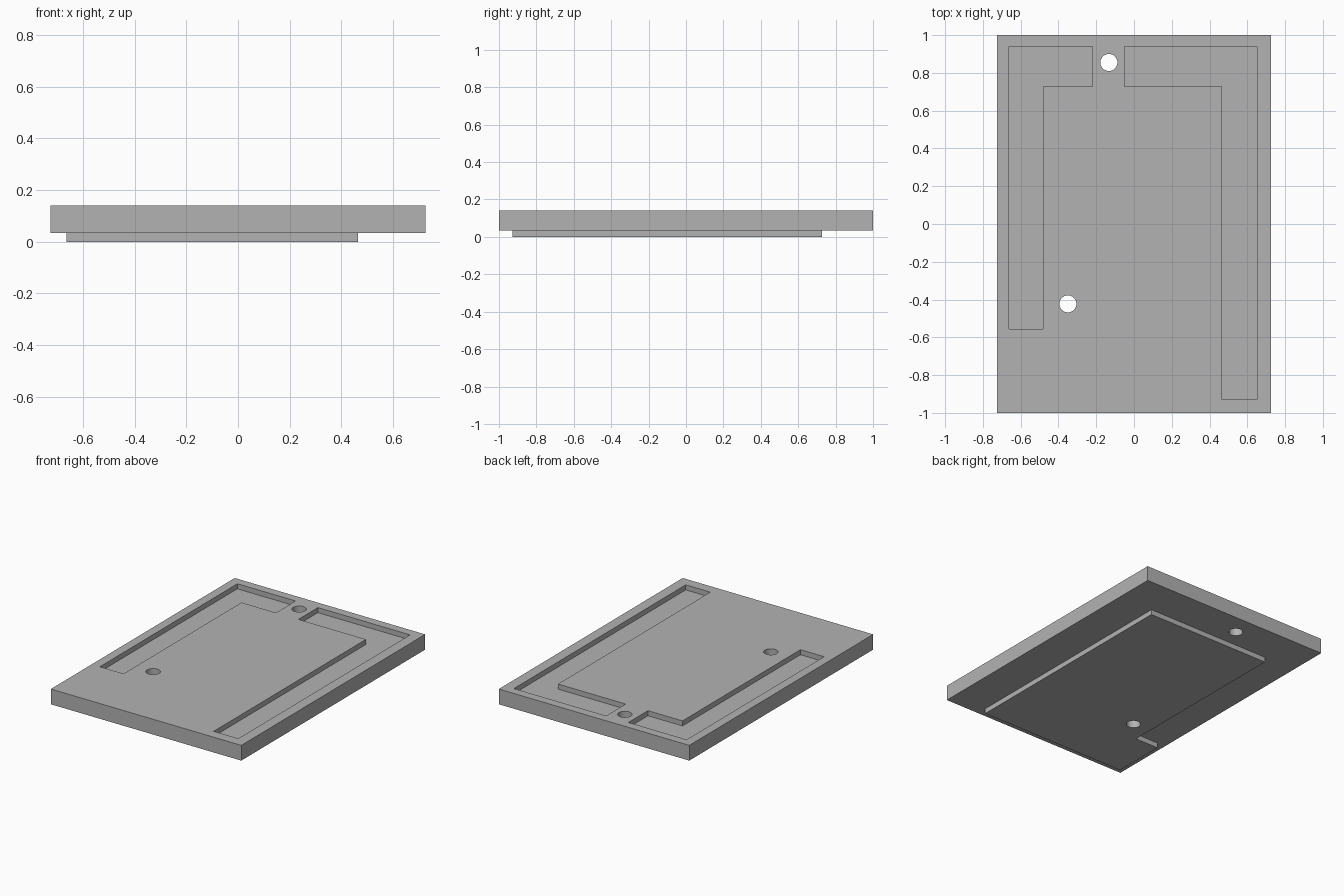
import bpy
import bmesh
from math import cos, sin, tau

cube = bpy.data.objects.get("Cube")
if cube:
    bpy.data.objects.remove(cube, do_unlink=True)

# Heights and shared outline positions
STEP, FLOOR, TOP = 0.035, 0.105, 0.14
HALF_X = 0.725
WEST, WEST_IN, EAST_IN, EAST = -0.663, -0.483, 0.465, 0.652
NORTH, NORTH_IN, WEST_END, SOUTH = 0.94, 0.728, -0.555, -0.928

grey = bpy.data.materials.new("plain grey")
grey.use_nodes = True
colour = (0.45, 0.45, 0.45, 1)
grey.diffuse_color = colour
grey.node_tree.nodes["Principled BSDF"].inputs["Base Color"].default_value = colour


def prism(name, outline, low, high):
    """Extrude a flat outline between two heights."""
    bm = bmesh.new()
    face = bm.faces.new([bm.verts.new((x, y, low)) for x, y in outline])
    solid = bmesh.ops.extrude_face_region(bm, geom=[face])
    top = [v for v in solid["geom"] if isinstance(v, bmesh.types.BMVert)]
    bmesh.ops.translate(bm, verts=top, vec=(0, 0, high - low))
    bmesh.ops.recalc_face_normals(bm, faces=bm.faces)
    mesh = bpy.data.meshes.new(name)
    bm.to_mesh(mesh)
    bm.free()
    mesh.materials.append(grey)
    obj = bpy.data.objects.new(name, mesh)
    bpy.context.collection.objects.link(obj)
    return obj


def combine(target, other, operation):
    """Apply a boolean and discard the helper solid."""
    mod = target.modifiers.new(operation.lower(), 'BOOLEAN')
    mod.operation = operation
    mod.solver = 'EXACT'
    mod.object = other
    bpy.context.view_layer.objects.active = target
    bpy.ops.object.modifier_apply(modifier=mod.name)
    bpy.data.objects.remove(other, do_unlink=True)


def circle(cx, cy, radius=0.045, sides=48):
    return [(cx + radius * cos(tau * i / sides), cy + radius * sin(tau * i / sides))
            for i in range(sides)]


# Rectangular plate
plate = prism("base_plate", [(-HALF_X, -1), (HALF_X, -1), (HALF_X, 1), (-HALF_X, 1)],
              STEP, TOP)

# Raised pad under the plate, notched beside the west recess
pad = prism("underside_pad", [
    (WEST, SOUTH), (EAST_IN, SOUTH), (EAST_IN, NORTH_IN), (WEST_IN, NORTH_IN),
    (WEST_IN, WEST_END), (WEST, WEST_END)], 0, STEP + 0.03)
combine(plate, pad, 'UNION')

# L-shaped recesses in the top
west_outline = [(WEST, WEST_END), (WEST_IN, WEST_END), (WEST_IN, NORTH_IN),
                (-0.22, NORTH_IN), (-0.22, NORTH), (WEST, NORTH)]
east_outline = [(EAST, SOUTH), (EAST, NORTH), (-0.05, NORTH),
                (-0.05, NORTH_IN), (EAST_IN, NORTH_IN), (EAST_IN, SOUTH)]
for outline in (west_outline, east_outline):
    combine(plate, prism("recess_cutter", outline, FLOOR, TOP + 0.1), 'DIFFERENCE')

# Round through holes
for x, y in ((-0.133, 0.855), (-0.35, -0.423)):
    combine(plate, prism("hole_cutter", circle(x, y), -0.1, TOP + 0.1), 'DIFFERENCE')

# Smooth hole walls, crisp edges elsewhere
bpy.ops.object.select_all(action='DESELECT')
plate.select_set(True)
bpy.context.view_layer.objects.active = plate
bpy.ops.object.shade_smooth_by_angle()
